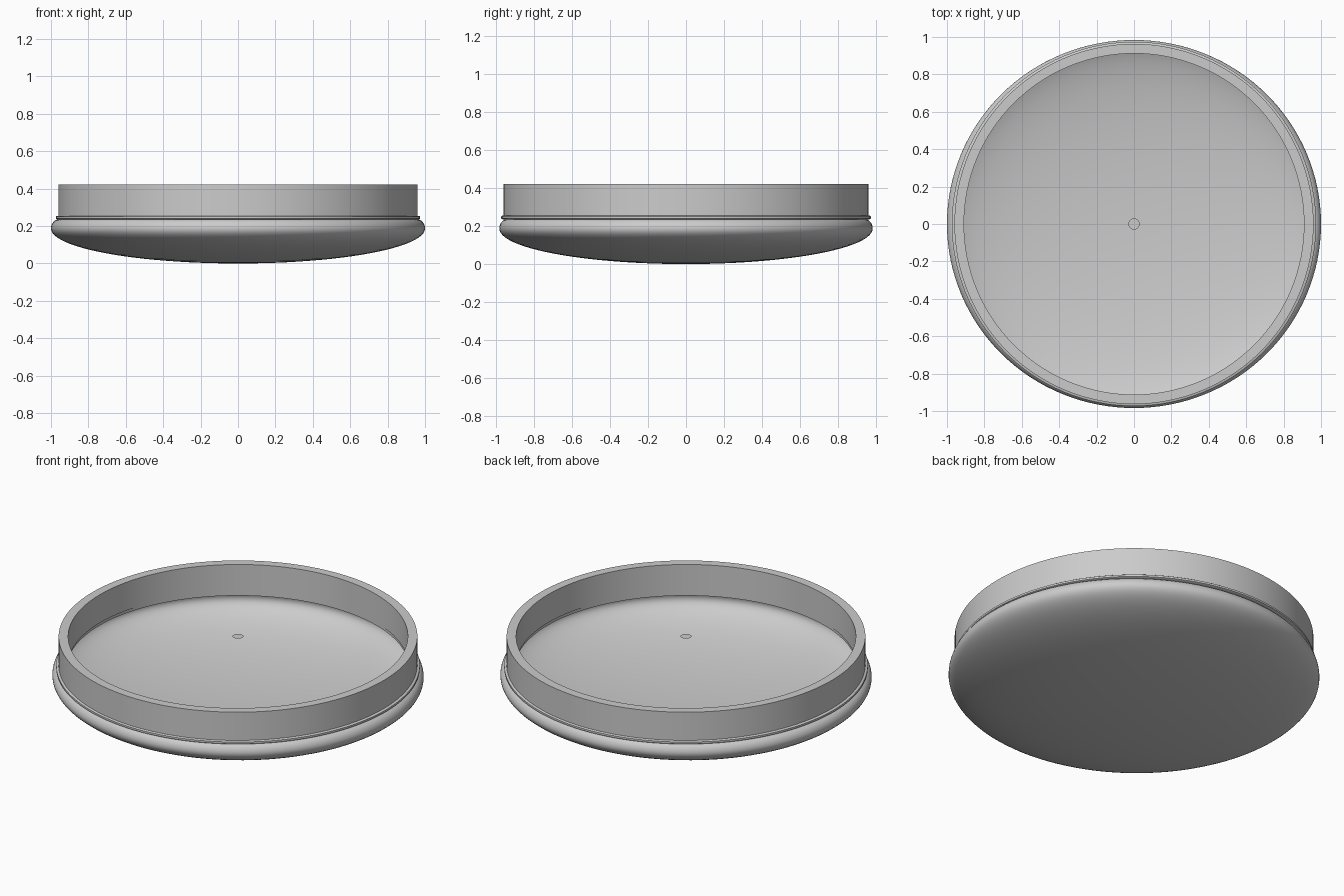
import bpy, bmesh, math

if "Cube" in bpy.data.objects:
    bpy.data.objects.remove(bpy.data.objects["Cube"])

SEG = 128

def lathe(name, profile, closed=False, y_scale=1.0):
    """Revolve (radius, z) points around the z axis."""
    bm = bmesh.new()
    verts = [bm.verts.new((r, 0, z)) for r, z in profile]
    pairs = list(zip(verts, verts[1:]))
    if closed:
        pairs.append((verts[-1], verts[0]))
    edges = [bm.edges.new(p) for p in pairs]
    bmesh.ops.spin(bm, geom=verts + edges, cent=(0, 0, 0), axis=(0, 0, 1),
                   angle=2 * math.pi, steps=SEG)
    bmesh.ops.remove_doubles(bm, verts=bm.verts, dist=1e-5)
    bmesh.ops.recalc_face_normals(bm, faces=bm.faces)
    for v in bm.verts:
        v.co.y *= y_scale
    mesh = bpy.data.meshes.new(name)
    bm.to_mesh(mesh)
    bm.free()
    ob = bpy.data.objects.new(name, mesh)
    bpy.context.collection.objects.link(ob)
    bpy.ops.object.select_all(action='DESELECT')
    ob.select_set(True)
    bpy.context.view_layer.objects.active = ob
    bpy.ops.object.shade_smooth_by_angle(angle=math.radians(35))
    return ob

# Open rounded bowl: shallow elliptical underside with a tight rolled shoulder
under = [(math.sin(a), 0.187 * (1 - math.cos(a)))
         for a in (math.pi / 2 * i / 24 for i in range(25))]
shoulder = [(0.955 + 0.045 * math.cos(a), 0.187 + 0.05 * math.sin(a))
            for a in (math.pi / 2 * i / 8 for i in range(1, 9))]
lathe("rounded_bowl", under + shoulder, y_scale=0.984)

# Thin bead between bowl and wall
bead = [(0.915, 0.236), (0.968, 0.236), (0.974, 0.240), (0.974, 0.251),
        (0.968, 0.255), (0.915, 0.255)]
lathe("bead_ring", bead, closed=True)

# Upright wall
lathe("upright_wall", [(0.96, 0.255), (0.96, 0.422), (0.909, 0.422), (0.909, 0.255)],
      closed=True, y_scale=1.003)

# Small flat disc at the centre, level with the rim
lathe("centre_disc", [(0, 0.422), (0.03, 0.422)])
